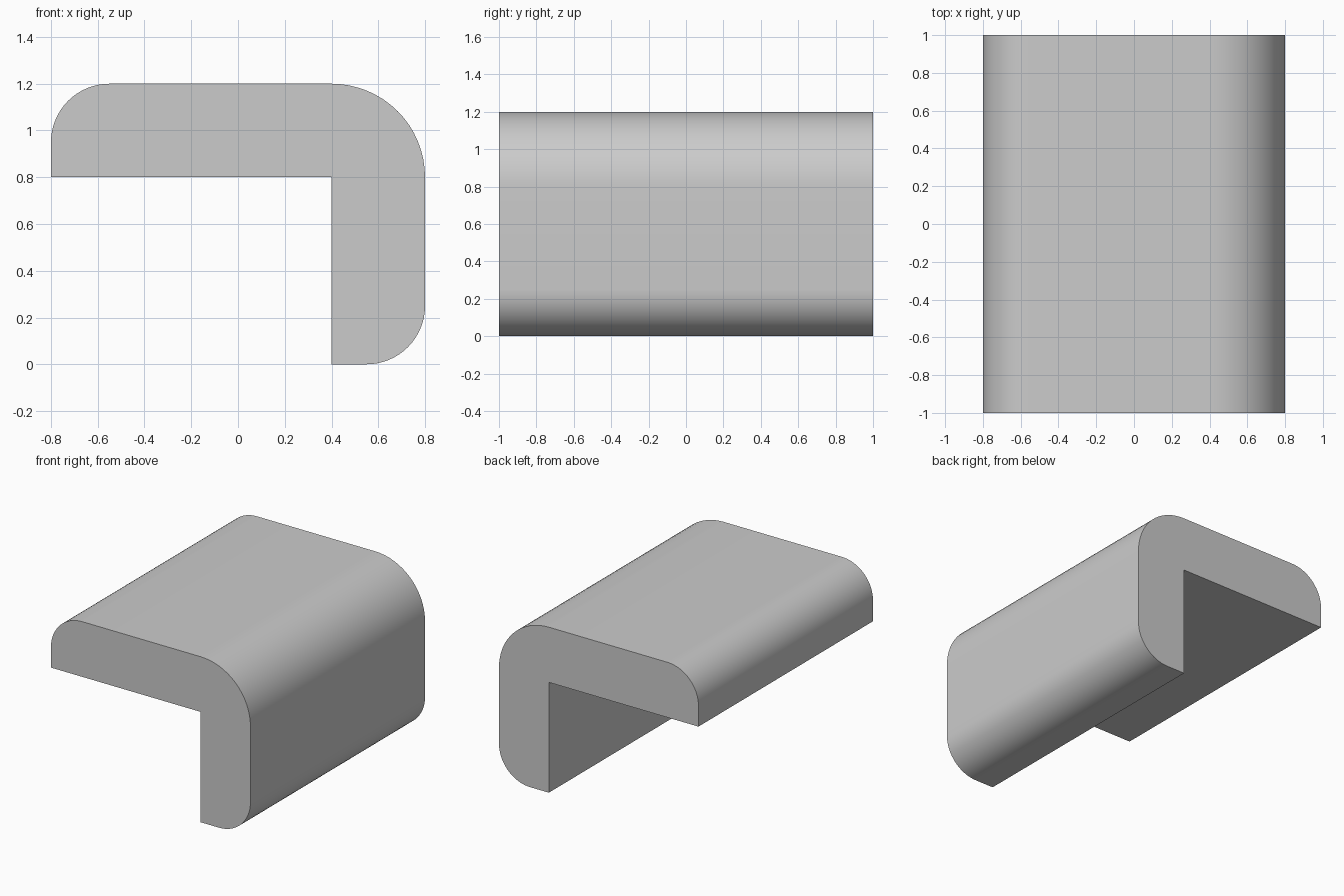
import bpy, bmesh, math
from mathutils import Vector

cube = bpy.data.objects.get("Cube")
if cube:
    bpy.data.objects.remove(cube, do_unlink=True)

LENGTH = 2.0

# Single grey material
grey = bpy.data.materials.new("light_grey")
grey.use_nodes = True
colour = (0.6, 0.6, 0.6, 1)
grey.diffuse_color = colour
grey.node_tree.nodes["Principled BSDF"].inputs["Base Color"].default_value = colour


def arc(cx, cz, radius, start, steps=16):
    """Quarter arc running clockwise from the start angle."""
    angles = [math.radians(start - 90 * i / steps) for i in range(steps + 1)]
    return [(cx + radius * math.cos(a), cz + radius * math.sin(a)) for a in angles]


# L-shaped profile: sharp inner corner, rounded outer corners
profile = [(0.4, 0), (0.4, 0.8), (-0.8, 0.8)]
profile += arc(-0.55, 0.95, 0.25, 180)
profile += arc(0.4, 0.8, 0.4, 90)
profile += arc(0.55, 0.25, 0.25, 0)

# Extrude the profile from front to back
bm = bmesh.new()
front = bm.faces.new([bm.verts.new((x, -LENGTH / 2, z)) for x, z in profile])
result = bmesh.ops.extrude_face_region(bm, geom=[front], use_keep_orig=True)
moved = [g for g in result["geom"] if isinstance(g, bmesh.types.BMVert)]
bmesh.ops.translate(bm, verts=moved, vec=Vector((0, LENGTH, 0)))
bmesh.ops.recalc_face_normals(bm, faces=bm.faces)
mesh = bpy.data.meshes.new("edge_guard")
bm.to_mesh(mesh)
bm.free()
mesh.materials.append(grey)

guard = bpy.data.objects.new("edge_guard", mesh)
bpy.context.collection.objects.link(guard)
bpy.ops.object.select_all(action="DESELECT")
guard.select_set(True)
bpy.context.view_layer.objects.active = guard
bpy.ops.object.shade_smooth_by_angle(angle=math.radians(30))
